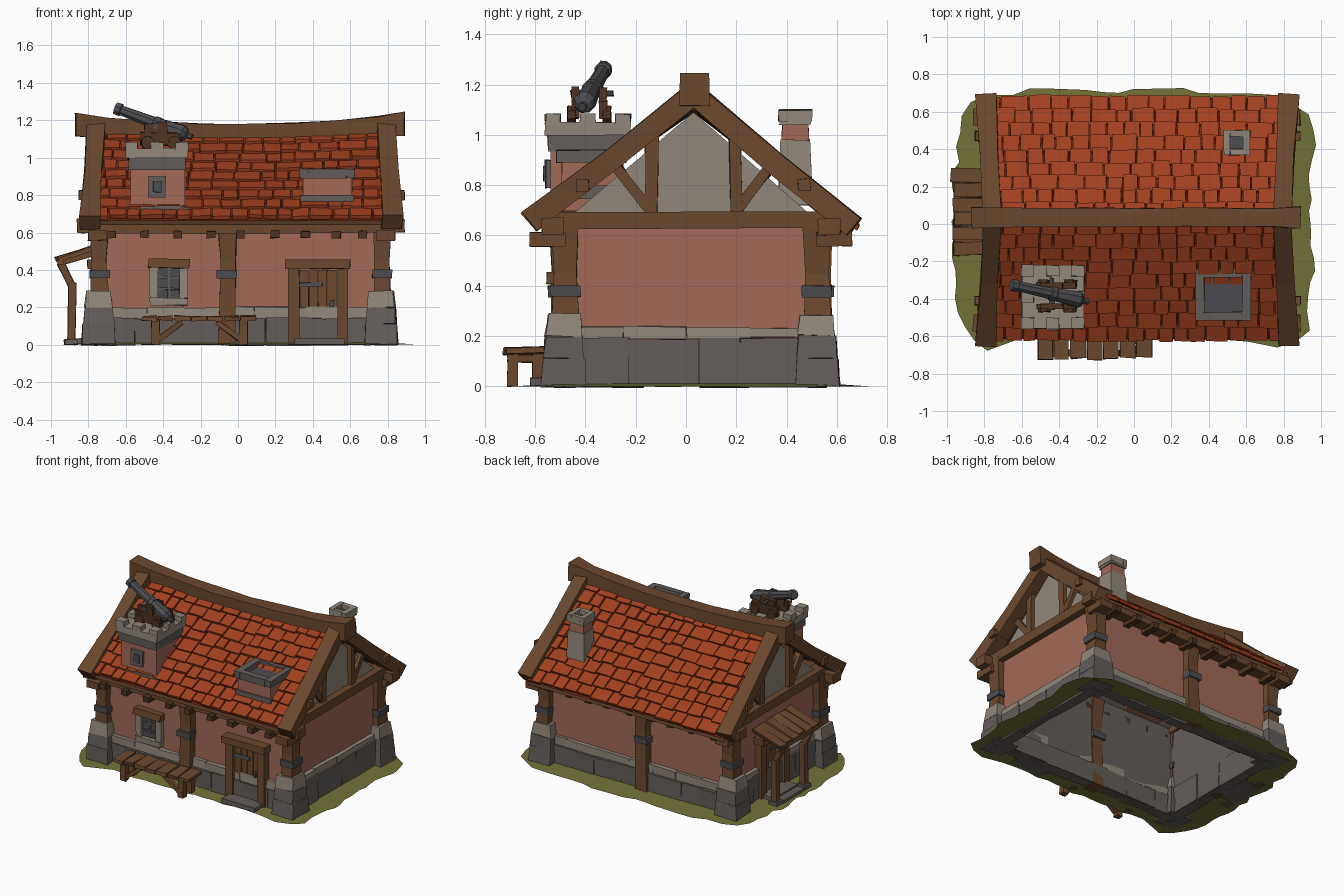
import bpy, bmesh, math, random
from mathutils import Vector as V

random.seed(4)
R = random.uniform
if "Cube" in bpy.data.objects:
    bpy.data.objects.remove(bpy.data.objects["Cube"])


def material(name, *rgb):
    lin = [(c / 255) ** 2.2 for c in rgb] + [1]
    m = bpy.data.materials.new(name)
    m.use_nodes = True
    m.diffuse_color = lin
    m.node_tree.nodes["Principled BSDF"].inputs["Base Color"].default_value = lin
    return m


TILE = material("roof tile", 160, 66, 36)
GAP = material("tile shadow red", 104, 40, 24)
PINK = material("pink plaster", 160, 105, 89)
LIGHT = material("light stone", 144, 134, 122)
DARK = material("dark stone", 100, 94, 91)
WOOD = material("timber", 106, 74, 50)
BROWN = material("dark timber", 80, 55, 39)
IRON = material("iron", 78, 78, 82)
GRASS = material("grass", 112, 112, 58)


class Part:
    """Collects simple solids into one named object."""
    def __init__(self, name):
        self.name, self.bm, self.mats = name, bmesh.new(), []

    def face(self, verts, mat):
        if mat not in self.mats:
            self.mats.append(mat)
        self.bm.faces.new(verts).material_index = self.mats.index(mat)

    def sweep(self, pts, w, h, mat, n=4, scale=None, jit=0.004):
        pts = [V(p) for p in pts]
        t = (pts[-1] - pts[0]).normalized()
        a = V((1, 0, 0)) if abs(t.z) > 0.95 else t.cross(V((0, 0, 1))).normalized()
        b = a.cross(t)
        rings = []
        for i, p in enumerate(pts):
            s, ring = (scale[i] if scale else 1), []
            for k in range(n):
                ang = (k + 0.5) * math.tau / n
                r = s * (math.sqrt(0.5) if n == 4 else 0.5)
                off = a * (w * r * math.cos(ang)) + b * (h * r * math.sin(ang))
                ring.append(self.bm.verts.new(p + off + V((R(-jit, jit), R(-jit, jit), R(-jit, jit)))))
            rings.append(ring)
        for lo, hi in zip(rings, rings[1:]):
            for k in range(n):
                self.face((lo[k], lo[(k + 1) % n], hi[(k + 1) % n], hi[k]), mat)
        self.face(rings[0][::-1], mat)
        self.face(rings[-1], mat)

    def box(self, x, y, z, mat, top=1, jit=0.003):
        cx, cy = sum(x) / 2, sum(y) / 2
        self.sweep([(cx, cy, z[0]), (cx, cy, z[1])], x[1] - x[0], y[1] - y[0], mat,
                   scale=[1, top], jit=jit)

    def row(self, p, q, n, depth, height, mat):
        """A course of uneven blocks from p to q."""
        p, q = V(p), V(q)
        cuts = [0] + [(i + R(-0.25, 0.25)) / n for i in range(1, n)] + [1]
        for s, e in zip(cuts, cuts[1:]):
            self.sweep([p.lerp(q, s), p.lerp(q, e)], depth + R(0, 0.015), height + R(-0.008, 0.008), mat)

    def done(self):
        bmesh.ops.recalc_face_normals(self.bm, faces=self.bm.faces)
        me = bpy.data.meshes.new(self.name)
        self.bm.to_mesh(me)
        self.bm.free()
        for m in self.mats:
            me.materials.append(m)
        bpy.context.collection.objects.link(bpy.data.objects.new(self.name, me))


X0, X1, Y0, Y1, YC = -0.73, 0.77, -0.48, 0.52, 0.03


# Hollow house walls with an inner lining, open below
def shell(name, inset, wall, gable):
    p = Part(name)
    prof = [(Y0 + inset, 0), (Y0 + inset, 0.66), (YC, 1.09 - inset), (Y1 - inset, 0.66), (Y1 - inset, 0)]
    a, b = [[p.bm.verts.new((x, y, z)) for y, z in prof] for x in (X0 + inset, X1 - inset)]
    for i in range(4):
        p.face((a[i], a[i + 1], b[i + 1], b[i]), wall)
    for e in (a, b):
        p.face((e[0], e[1], e[3], e[4]), wall)
        p.face((e[1], e[2], e[3]), gable)
    p.done()


shell("walls", 0, PINK, LIGHT)
shell("inner_lining", 0.03, DARK, DARK)

# Ragged grass ring
p = Part("grass")
n, inner, outer = 72, [], []
for k in range(n):
    c, s = math.cos(k * math.tau / n), math.sin(k * math.tau / n)
    f = (abs(c) ** 7 + abs(s) ** 7) ** (-1 / 7)
    r = R(0.95, 1.0) - (0.09 if s < -0.7 and abs(c) < 0.6 else 0)
    outer.append(p.bm.verts.new((0.98 * f * r * c, 0.72 * f * r * s + 0.01, 0)))
    g = 1 / max(abs(c), abs(s))
    inner.append(p.bm.verts.new((0.02 + 0.72 * g * c, 0.02 + 0.47 * g * s, 0.016)))
for k in range(n):
    j = (k + 1) % n
    p.face((inner[k], outer[k], outer[j], inner[j]), GRASS)
p.done()

# Stone plinth and corner blocks
p = Part("plinth")
for y in (Y0, Y1):
    p.row((X0, y, 0.07), (X1, y, 0.07), 7, 0.07, 0.14, DARK)
    p.row((X0, y, 0.17), (X1, y, 0.17), 7, 0.05, 0.06, LIGHT)
for x in (X0, X1):
    p.row((x, Y0, 0.095), (x, Y1, 0.095), 4, 0.07, 0.19, DARK)
    p.row((x, Y0, 0.212), (x, Y1, 0.212), 4, 0.05, 0.045, LIGHT)
p.done()
p = Part("corner_stones")
for x in (-0.745, 0.765):
    for y in (-0.485, 0.52):
        p.box((x - 0.09, x + 0.09), (y - 0.09, y + 0.09), (0, 0.11), DARK, 0.93, 0.006)
        p.box((x - 0.08, x + 0.08), (y - 0.08, y + 0.08), (0.11, 0.2), DARK, 0.93, 0.006)
        p.box((x - 0.075, x + 0.075), (y - 0.075, y + 0.075), (0.2, 0.285), LIGHT, 0.85, 0.006)
p.done()

# Timber posts with iron clamps
p = Part("posts")
for x, y, z in [(-0.74, -0.48, 0.27), (0.77, -0.48, 0.27), (-0.74, 0.52, 0.27), (0.77, 0.52, 0.27),
                (-0.06, -0.49, 0.0), (-0.04, 0.53, 0.0)]:
    p.sweep([(x, y, z), (x + R(-.01, .01), y, 0.45), (x, y, 0.66)], 0.09, 0.1, WOOD, scale=[1.05, 0.9, 1.1])
    p.box((x - 0.053, x + 0.053), (y - 0.06, y + 0.06), (0.355, 0.4), IRON)
p.done()

# Wall plates, tie beams, gable braces and joist ends
p = Part("frame_beams")
for y in (-0.53, 0.57):
    p.sweep([(-0.86, y, 0.635), (0, y, 0.63), (0.89, y, 0.635)], 0.09, 0.07, WOOD)
    for i in range(9):
        x = -0.66 + i * 0.168 + R(-0.02, 0.02)
        p.sweep([(x, y + 0.08, 0.59), (x, y - 0.08, 0.59)], 0.045, 0.04, BROWN)
for x, s in ((X0, -1), (X1, 1)):
    p.sweep([(x, -0.55, 0.66), (x, 0.6, 0.66)], 0.1, 0.065, WOOD)
    for y in (-0.55, 0.59):
        p.sweep([(x + s * 0.02, y - 0.07, 0.585), (x + s * 0.02, y + 0.07, 0.585)], 0.1, 0.055, WOOD)
    for m in (-1, 1):
        p.sweep([(x, YC + m * 0.17, 0.68), (x, YC + m * 0.165, 1.0)], 0.06, 0.05, WOOD)
        p.sweep([(x, YC + m * 0.18, 0.71), (x, YC + m * 0.31, 0.88)], 0.05, 0.04, WOOD)
        p.sweep([(x, YC + m * 0.44, 0.80), (x + s * 0.12, YC + m * 0.44, 0.80)], 0.05, 0.05, WOOD)
p.done()


# Sagging roof: boards below, staggered tiles above
def sag(x, t):
    return -0.04 * t * (1 - (x / 0.88) ** 2)


for name, eave, ridge in (("front", (-0.62, 0.67), (0.02, 1.155)), ("back", (0.68, 0.625), (0.04, 1.155))):
    def at(x, t, up=0):
        return V((x, eave[0] + (ridge[0] - eave[0]) * t, eave[1] + (ridge[1] - eave[1]) * t + sag(x, t) + up))
    p = Part(name + "_roof_boards")
    steps = [-0.78 + 0.2 * i for i in range(9)]
    for a, b in zip(steps, steps[1:]):
        for up, mat in ((-0.012, GAP), (-0.035, BROWN)):
            p.face([p.bm.verts.new(at(x, t, up)) for x, t in ((a, 0.01), (b, 0.01), (b, 1), (a, 1))], mat)
    p.done()
    p = Part(name + "_roof_tiles")
    rows = 9
    for i in range(rows):
        x = -0.79 + R(-0.01, 0.02)
        while x < 0.77:
            w = min(R(0.07, 0.15), 0.81 - x)
            lo, hi = (i + R(-0.12, 0.08)) / rows, min(1, (i + 1.15) / rows)
            c = x + w / 2
            p.sweep([at(c, max(lo, -0.01), 0.012), at(c, hi, -0.006)], w - 0.008, 0.022, TILE, jit=0.003)
            x += w
    p.done()

# Ridge beam and sloping gable beams
p = Part("ridge_beam")
xs = [-0.87, -0.7, -0.45, -0.2, 0.05, 0.3, 0.55, 0.75, 0.89]
p.sweep([(x, 0.035, 1.125 + 0.055 * (x / 0.88) ** 2) for x in xs], 0.1, 0.11, WOOD,
        scale=[1.15] + [1] * 7 + [1.15])
p.done()
p = Part("gable_beams")
for x, s in ((-0.755, -1), (0.79, 1)):
    for y, z in ((-0.625, 0.655), (0.67, 0.635)):
        e, r = V((x + s * 0.035, y, z)), V((x, YC, 1.165))
        p.sweep([e, e.lerp(r, 0.5) + V((0, 0, -0.01)), r], 0.1, 0.085, WOOD, scale=[1.1, 0.95, 1])
p.done()

# Front window
p = Part("front_window")
p.box((-0.47, -0.27), (-0.52, -0.47), (0.21, 0.25), LIGHT)
p.sweep([(-0.48, -0.5, 0.437), (-0.26, -0.5, 0.432)], 0.07, 0.045, WOOD)
for x in (-0.45, -0.29):
    p.box((x - 0.022, x + 0.022), (-0.515, -0.47), (0.25, 0.415), LIGHT)
p.box((-0.43, -0.31), (-0.488, -0.47), (0.25, 0.415), IRON)
p.box((-0.376, -0.364), (-0.497, -0.48), (0.25, 0.415), DARK)
for z in (0.3, 0.36):
    p.box((-0.43, -0.31), (-0.497, -0.48), (z - 0.006, z + 0.006), DARK)
p.done()


# Plank doors: u runs along the wall, d is the wall face, out its direction
def door(name, u0, u1, d, out, along_x):
    p = Part(name)

    def slab(u, v, z, mat):
        v = sorted(d + out * k for k in v)
        p.box(*((u, v) if along_x else (v, u)), z, mat)
    for i in range(4):
        w = (u1 - u0) / 4
        slab((u0 + w * i, u0 + w * (i + 1) - 0.004), (0, 0.025), (0.03, 0.4), WOOD)
    for a in (u0 - 0.03, u1 + 0.03):
        slab((a - 0.03, a + 0.03), (0, 0.055), (0, 0.41), WOOD)
    slab((u0 - 0.08, u1 + 0.07), (0, 0.075), (0.405, 0.455), WOOD)
    for z in (0.12, 0.31):
        slab((u0, u0 + 0.12), (0.02, 0.033), (z, z + 0.022), IRON)
    slab((u1 - 0.04, u1 - 0.02), (0.02, 0.042), (0.2, 0.24), IRON)
    slab((u0 - 0.03, u1 + 0.04), (0, 0.14), (0, 0.035), DARK)
    p.done()


door("front_door", 0.33, 0.53, Y0, -1, True)
door("side_door", -0.02, 0.18, X0, -1, False)

# Side porch
p = Part("side_porch")
for i in range(6):
    y = -0.13 + i * 0.078
    p.sweep([(-0.975 + R(0, .02), y, 0.455), (-0.74, y, 0.53)], 0.072, 0.02, WOOD, jit=0.006)
for y in (-0.1, 0.23):
    p.sweep([(-0.89, y, 0), (-0.885, y, 0.33)], 0.04, 0.04, WOOD)
    p.sweep([(-0.885, y, 0.31), (-0.95, y, 0.44)], 0.035, 0.035, WOOD)
    p.sweep([(-0.96, y, 0.44), (-0.74, y, 0.5)], 0.04, 0.035, WOOD)
    p.box((-0.925, -0.855), (y - 0.035, y + 0.035), (0, 0.03), DARK)
p.sweep([(-0.95, -0.17, 0.44), (-0.95, 0.3, 0.44)], 0.03, 0.03, WOOD)
p.box((-0.93, -0.76), (-0.05, 0.2), (0, 0.022), DARK)
p.done()

# Bench
p = Part("bench")
for i in range(7):
    x = -0.475 + i * 0.088
    p.sweep([(x, -0.73 + R(0, .02), 0.14), (x, -0.56, 0.143)], 0.08, 0.025, WOOD, jit=0.005)
for x in (-0.44, 0.03):
    for y in (-0.69, -0.59):
        p.box((x - 0.022, x + 0.022), (y - 0.02, y + 0.02), (0, 0.13), WOOD)
    p.sweep([(x, -0.71, 0.11), (x, -0.57, 0.11)], 0.04, 0.03, WOOD)
p.sweep([(-0.42, -0.69, 0.03), (-0.3, -0.69, 0.12)], 0.03, 0.03, WOOD)
p.sweep([(0.01, -0.69, 0.03), (-0.11, -0.69, 0.12)], 0.03, 0.03, WOOD)
p.done()

# Roof turret with battlements
p = Part("turret")
p.box((-0.575, -0.285), (-0.54, -0.25), (0.66, 0.95), PINK)
p.box((-0.59, -0.27), (-0.555, -0.25), (0.70, 0.74), DARK)
p.box((-0.585, -0.28), (-0.55, -0.24), (0.935, 1.0), DARK)
p.box((-0.6, -0.268), (-0.56, -0.22), (1.0, 1.05), LIGHT)
for x in (-0.57, -0.434, -0.3):
    for y in (-0.53, -0.39, -0.25):
        if (x, y) != (-0.434, -0.39):
            p.box((x - 0.034, x + 0.034), (y - 0.03, y + 0.03), (1.04, 1.083), LIGHT)
p.box((-0.478, -0.388), (-0.56, -0.53), (0.79, 0.9), DARK)
p.box((-0.455, -0.41), (-0.566, -0.55), (0.815, 0.875), IRON)
p.done()

# Cannon on a wooden carriage
p = Part("cannon")
axis = V((-0.655, -0.325, 1.265)), V((-0.245, -0.415, 1.11))
stops = [(0, 0.8), (0.07, 0.85), (0.08, 0.65), (0.5, 0.8), (0.51, 0.95), (0.57, 0.95), (0.58, 0.85),
         (0.88, 1.1), (0.92, 0.8), (0.94, 0.35), (1, 0.4)]
p.sweep([axis[0].lerp(axis[1], t) for t, s in stops], 0.085, 0.085, IRON, 8, [s for t, s in stops], 0.001)
for y in (-0.44, -0.33):
    p.sweep([(-0.52, y, 1.1), (-0.31, y, 1.1)], 0.03, 0.07, BROWN)
    p.sweep([(-0.5, y, 1.14), (-0.38, y, 1.15)], 0.03, 0.08, BROWN)
    for x in (-0.48, -0.34):
        o = -0.03 if y < -0.4 else 0.03
        p.sweep([(x, y, 1.08), (x, y + o, 1.08)], 0.075, 0.075, BROWN, 8)
p.sweep([(-0.44, -0.46, 1.165), (-0.44, -0.29, 1.165)], 0.03, 0.03, IRON, 6)
p.done()


# Open square rims, used on the skylight and chimney
def rim(p, x, y, z, t, mat):
    for a in (x[0], x[1] - t):
        p.box((a, a + t), y, z, mat)
    for b in (y[0], y[1] - t):
        p.box((x[0] + t, x[1] - t), (b, b + t), z, mat)


p = Part("skylight")
p.box((0.345, 0.61), (-0.495, -0.26), (0.7, 0.9), PINK)
p.box((0.335, 0.62), (-0.505, -0.25), (0.745, 0.8), DARK)
rim(p, (0.33, 0.625), (-0.515, -0.24), (0.89, 0.94), 0.045, DARK)
p.box((0.37, 0.585), (-0.48, -0.28), (0.895, 0.905), IRON)
p.done()

p = Part("chimney")
p.box((0.475, 0.625), (0.365, 0.505), (0.72, 0.98), LIGHT, 0.84)
p.box((0.49, 0.61), (0.38, 0.49), (0.97, 1.05), PINK, 0.96)
p.box((0.485, 0.615), (0.372, 0.497), (1.04, 1.065), LIGHT)
rim(p, (0.48, 0.62), (0.368, 0.502), (1.055, 1.1), 0.035, LIGHT)
p.box((0.51, 0.59), (0.4, 0.47), (1.06, 1.07), IRON)
p.done()
